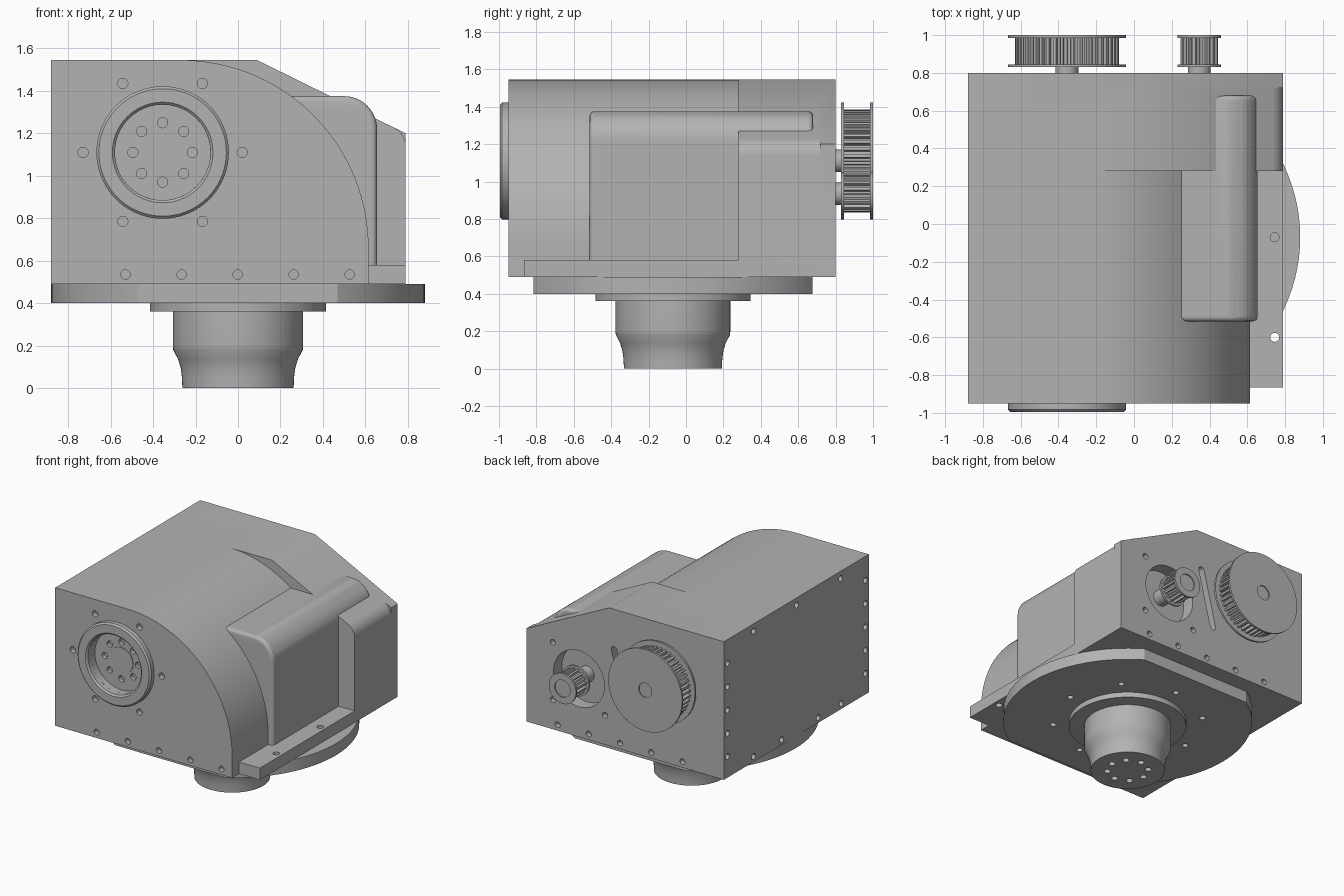
import bpy, bmesh
from math import sin, cos, pi, radians, sqrt, atan2
from mathutils import Matrix, Vector

old = bpy.data.objects.get("Cube")
if old:
    bpy.data.objects.remove(old, do_unlink=True)

GREY = (0.45, 0.45, 0.45, 1)
metal = bpy.data.materials.new("plain_grey")
metal.use_nodes = True
metal.diffuse_color = GREY
metal.node_tree.nodes["Principled BSDF"].inputs["Base Color"].default_value = GREY

ALONG = {"x": Matrix.Rotation(pi / 2, 4, "Y"),
         "y": Matrix.Rotation(-pi / 2, 4, "X"),
         "z": Matrix.Identity(4)}


def finish(name, bm):
    bmesh.ops.recalc_face_normals(bm, faces=bm.faces)
    me = bpy.data.meshes.new(name)
    bm.to_mesh(me)
    bm.free()
    me.materials.append(metal)
    ob = bpy.data.objects.new(name, me)
    bpy.context.collection.objects.link(ob)
    return ob


def smooth(ob, angle=30):
    bpy.ops.object.select_all(action="DESELECT")
    ob.select_set(True)
    bpy.context.view_layer.objects.active = ob
    bpy.ops.object.shade_smooth_by_angle(angle=radians(angle))
    return ob


def arc(cx, cy, r, a0, a1, n):
    steps = [radians(a0 + (a1 - a0) * i / n) for i in range(n + 1)]
    return [(cx + r * cos(a), cy + r * sin(a)) for a in steps]


def add_prism(bm, pts, lo, hi, axis="y", round_ends=0):
    """Extrude a flat outline: (x, z) along y, or (x, y) along z."""
    place = (lambda p, h: (p[0], h, p[1])) if axis == "y" else (lambda p, h: (p[0], p[1], h))
    rings = [[bm.verts.new(place(p, h)) for p in pts] for h in (lo, hi)]
    caps = [bm.faces.new(r) for r in rings]
    for i in range(len(pts)):
        j = i - 1
        bm.faces.new((rings[0][j], rings[0][i], rings[1][i], rings[1][j]))
    if round_ends:
        bmesh.ops.recalc_face_normals(bm, faces=bm.faces)
        edges = {e for f in caps for e in f.edges}
        bmesh.ops.bevel(bm, geom=list(edges), offset=round_ends, segments=4,
                        profile=0.5, affect="EDGES")


def prism(name, *args, **kw):
    bm = bmesh.new()
    add_prism(bm, *args, **kw)
    return finish(name, bm)


def drill(bm, pos, axis, r, depth):
    """A cylinder centred on pos, reaching depth to each side."""
    bmesh.ops.create_cone(bm, cap_ends=True, segments=48 if r > 0.1 else 20,
                          radius1=r, radius2=r, depth=2 * depth,
                          matrix=Matrix.Translation(pos) @ ALONG[axis])


def lathe(name, profile, pos, axis="z", steps=72):
    """Revolve (radius, height) points around an axis through pos."""
    bm = bmesh.new()
    vs = [bm.verts.new((r, 0, h)) for r, h in profile]
    es = [bm.edges.new(p) for p in zip(vs, vs[1:])]
    bmesh.ops.spin(bm, geom=vs + es, cent=(0, 0, 0), axis=(0, 0, 1),
                   angle=2 * pi, steps=steps)
    bmesh.ops.remove_doubles(bm, verts=bm.verts, dist=0.0001)
    bm.transform(Matrix.Translation(pos) @ ALONG[axis])
    return smooth(finish(name, bm))


def combine(ob, *tools):
    """Apply boolean (operation, tool) pairs and discard the tools."""
    for op, tool in tools:
        mod = ob.modifiers.new(op, "BOOLEAN")
        mod.operation, mod.object, mod.solver = op, tool, "EXACT"
    dg = bpy.context.evaluated_depsgraph_get()
    me = bpy.data.meshes.new_from_object(ob.evaluated_get(dg))
    ob.modifiers.clear()
    ob.data = me
    for _, tool in tools:
        bpy.data.objects.remove(tool, do_unlink=True)
    return smooth(ob)


LEFT, TOP, FLOOR, SIDE = -0.88, 1.545, 0.49, 0.79
FRONT, BACK = -0.95, 0.80
PORT = (-0.355, 1.11)      # main axle, x and z
DRIVE = (0.345, 0.935)     # small pulley axle, x and z
AXIS_Y = -0.07             # vertical output shaft

# Housing: curved front shell, sloped rear block, side bulge, mounting rail
housing = prism("housing", [(LEFT, FLOOR), (0.615, FLOOR)]
                + arc(-0.27, 0.66, 0.885, 0, 90, 40) + [(LEFT, TOP)], FRONT, 0.5)
rear = prism("rear_block", [(LEFT, FLOOR), (SIDE, FLOOR), (SIDE, 1.2), (0.09, TOP), (LEFT, TOP)],
             0.28, BACK)
bulge = prism("bulge", [(0.1, 0.55), (0.655, 0.55)]
              + arc(0.5, 1.22, 0.155, 0, 90, 12) + [(0.1, 1.375)], -0.515, 0.68, round_ends=0.025)
rail = prism("rail", [(0.4, FLOOR), (SIDE, FLOOR), (SIDE, 0.58), (0.4, 0.58)], -0.865, 0.4)

# Rounds off the rear block's outer corner, short of the back plate
s = atan2(0.345, 0.7)
round_c = (SIDE - 0.1, 1.2 + 0.1 * 0.493 - 0.1 / cos(s))
corner = prism("corner_cutter", [(SIDE + 0.05, round_c[1]), (SIDE + 0.05, 1.3), (0.75, 1.3)]
               + arc(*round_c, 0.1, 90 - s * 180 / pi, 0, 10), 0.2, 0.72)

# Pockets: front bore, drive recess and tension slot
bm = bmesh.new()
drill(bm, (PORT[0], -0.95, PORT[1]), "y", 0.225, 0.05)
drill(bm, (DRIVE[0], BACK, DRIVE[1]), "y", 0.215, 0.1)
across = Vector((PORT[0] - DRIVE[0], PORT[1] - DRIVE[1])).normalized()
along = Vector((across.y, -across.x))
mid = Vector((PORT[0] + DRIVE[0], PORT[1] + DRIVE[1])) / 2
slot = arc(0.22, 0, 0.024, -90, 90, 8) + arc(-0.22, 0, 0.024, 90, 270, 8)
add_prism(bm, [tuple(mid + along * u + across * v) for u, v in slot], 0.7, 0.9)
pockets = finish("pocket_cutter", bm)

# Screw holes on every face
bm = bmesh.new()
for i in range(6):
    a = i * pi / 3
    drill(bm, (PORT[0] + 0.375 * cos(a), FRONT, PORT[1] + 0.375 * sin(a)), "y", 0.024, 0.04)
for i in range(8):
    a = i * pi / 4
    drill(bm, (PORT[0] + 0.14 * cos(a), -0.9, PORT[1] + 0.14 * sin(a)), "y", 0.024, 0.03)
for i in range(5):
    for y in (FRONT, BACK):
        drill(bm, (-0.53 + 0.264 * i, y, 0.535), "y", 0.022, 0.04)
    for y in (-0.91, 0.755):
        drill(bm, (LEFT, y, 0.65 + 0.178 * i), "x", 0.022, 0.04)
for dx, dz in ((1, 1), (1, -1), (-1, -1)):
    drill(bm, (DRIVE[0] + 0.22 * dx, BACK, DRIVE[1] + 0.22 * dz), "y", 0.022, 0.04)
for y in (-0.61, -0.08, 0.44):
    drill(bm, (LEFT, y, 1.49), "x", 0.022, 0.04)
for y in (-0.62, -0.34, 0.1, 0.44):
    drill(bm, (LEFT, y, 0.53), "x", 0.022, 0.04)
for y in (-0.6, AXIS_Y):
    drill(bm, (0.745, y, 0.54), "z", 0.024, 0.08)
holes = finish("hole_cutter", bm)

combine(rear, ("DIFFERENCE", corner))
combine(housing, ("UNION", rear), ("UNION", bulge), ("UNION", rail),
        ("DIFFERENCE", pockets), ("DIFFERENCE", holes))

# Raised ring around the front bore
lathe("front_ring", [(0.225, 0.05), (0.225, 0.012), (0.237, 0), (0.3, 0), (0.312, 0.012),
                     (0.312, 0.05), (0.225, 0.05)], (PORT[0], -0.995, PORT[1]), "y")
lathe("bore_plate", [(0, 0.003), (0.105, 0.003)][:1] + [(0.1, 0.003), (0.1, 0.009), (0, 0.009)],
      (PORT[0], -0.908, PORT[1]), "y")

# Base flange: a disc with flat front and back
half = 0.745
cut = atan2(half, sqrt(0.88 ** 2 - half ** 2)) * 180 / pi
outline = arc(0, AXIS_Y, 0.88, -cut, cut, 32) + arc(0, AXIS_Y, 0.88, 180 - cut, 180 + cut, 32)
flange = prism("base_flange", outline, 0.40, FLOOR, axis="z")
bm = bmesh.new()
for i in range(8):
    a = i * pi / 4
    drill(bm, (0.53 * cos(a), AXIS_Y + 0.53 * sin(a), 0.40), "z", 0.022, 0.04)
combine(flange, ("DIFFERENCE", finish("flange_cutter", bm)))

# Output shaft with collar, waisted toward the tip
lathe("shaft_collar", [(0, 0.36), (0.415, 0.36), (0.415, 0.405), (0, 0.405)], (0, AXIS_Y, 0))
shaft = lathe("output_shaft", [(0, 0), (0.262, 0), (0.264, 0.05), (0.27, 0.095), (0.282, 0.135),
                               (0.305, 0.18), (0.307, 0.2), (0.307, 0.37), (0, 0.37)],
              (0, AXIS_Y, 0))
bm = bmesh.new()
for i in range(8):
    a = i * pi / 4
    drill(bm, (0.145 * cos(a), AXIS_Y + 0.145 * sin(a), 0), "z", 0.024, 0.04)
combine(shaft, ("DIFFERENCE", finish("shaft_cutter", bm)))


# Toothed belt pulleys on the back
def pulley(label, centre, rim, root, tip, teeth, bore, shaft_start):
    x, z = centre
    gear = []
    for i in range(teeth):
        for r, f in ((root, 0), (root, 0.4), (tip, 0.5), (tip, 0.9)):
            a = 2 * pi * (i + f) / teeth
            gear.append((x + r * cos(a), z + r * sin(a)))
    prism(label + "_teeth", gear, 0.835, 0.99)
    lathe(label + "_inner_rim", [(0, 0.83), (rim, 0.83), (rim, 0.845), (0, 0.845)], (x, 0, z), "y")
    lathe(label + "_outer_rim", [(0, 0.985), (rim, 0.985), (rim, 1.0), (bore, 1.0),
                                 (bore, 0.992), (0, 0.992)], (x, 0, z), "y")
    lathe(label + "_axle", [(0, shaft_start), (0.06, shaft_start), (0.06, 0.835), (0, 0.835)],
          (x, 0, z), "y", 32)


pulley("large_pulley", PORT, 0.312, 0.25, 0.275, 44, 0.055, 0.78)
pulley("small_pulley", DRIVE, 0.115, 0.08, 0.1, 16, 0.065, 0.69)
